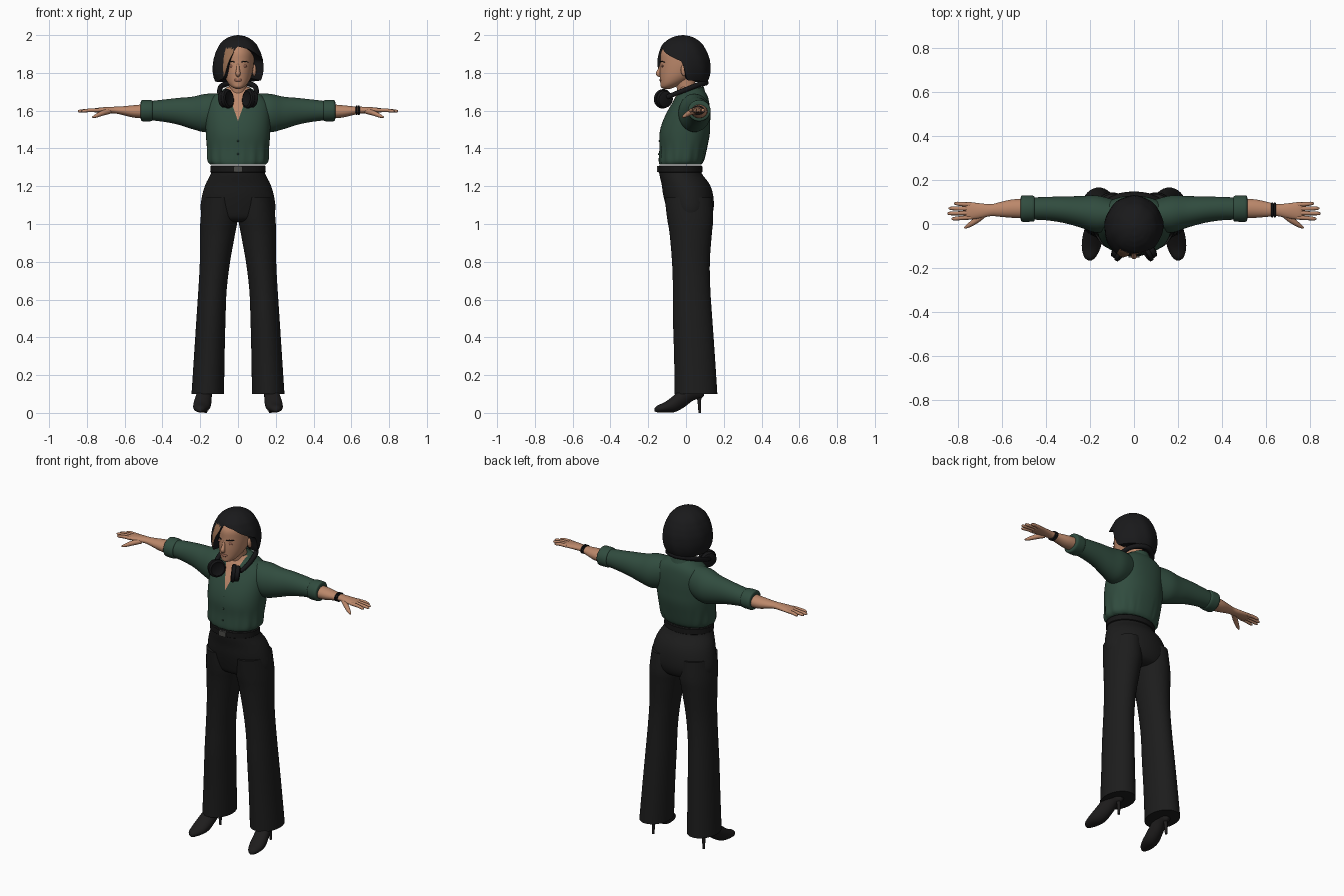
import bpy, bmesh, math
from mathutils import Vector

if "Cube" in bpy.data.objects:
    bpy.data.objects.remove(bpy.data.objects["Cube"])

def material(name, r, g, b):
    m = bpy.data.materials.new(name)
    m.diffuse_color = (r, g, b, 1)
    m.use_nodes = True
    m.node_tree.nodes["Principled BSDF"].inputs["Base Color"].default_value = m.diffuse_color
    return m

SHIRT = material("dark green cloth", .030, .072, .049)
TROUSER = material("black trouser cloth", .012, .012, .012)
HAIR = material("black hair", .010, .010, .011)
SKIN = material("skin", .50, .245, .145)
STREAK = material("tan hair streak", .30, .15, .08)
LIPS = material("lips", .36, .15, .10)
SHOE = material("shoe leather", .013, .012, .012)
PHONES = material("headphone plastic", .008, .008, .009)
METAL = material("dark metal", .07, .07, .065)
BELT = material("belt leather", .008, .008, .008)

def finish(name, bm, *mats, angle=50):
    bmesh.ops.recalc_face_normals(bm, faces=bm.faces[:])
    me = bpy.data.meshes.new(name)
    bm.to_mesh(me)
    bm.free()
    for m in mats:
        me.materials.append(m)
    me.shade_smooth()
    me.set_sharp_from_angle(angle=math.radians(angle))
    ob = bpy.data.objects.new(name, me)
    bpy.context.collection.objects.link(ob)
    return ob

def spline(rows, sub):
    """Catmull-Rom interpolation of rows of numbers."""
    out = []
    for i in range(len(rows) - 1):
        a, b, c, d = (rows[max(i - 1, 0)], rows[i], rows[i + 1], rows[min(i + 2, len(rows) - 1)])
        for k in range(sub):
            t = k / sub
            out.append([q + .5 * t * (r - p + t * (2 * p - 5 * q + 4 * r - s + t * (3 * (q - r) + s - p)))
                        for p, q, r, s in zip(a, b, c, d)])
    return out + [list(rows[-1])]

def skin_rings(bm, rings):
    vs = [[bm.verts.new(p) for p in ring] for ring in rings]
    n = len(vs[0])
    for a, b in zip(vs, vs[1:]):
        for j in range(n):
            bm.faces.new((a[j], a[(j + 1) % n], b[(j + 1) % n], b[j]))
    bm.faces.new(vs[0])
    bm.faces.new(vs[-1])

def loft_mesh(rows, axis='z', side=1, seg=40, sub=4, power=2.0):
    """Rows are (position, centre a, centre b, radius a, radius b) along an axis."""
    rings = []
    for t, ca, cb, ra, rb in spline(rows, sub):
        ring = []
        for j in range(seg):
            th = 2 * math.pi * j / seg
            c, s = math.cos(th), math.sin(th)
            a = ca + ra * math.copysign(abs(c) ** (2 / power), c)
            b = cb + rb * math.copysign(abs(s) ** (2 / power), s)
            p = {'z': (a, b, t), 'x': (t, a, b), 'y': (a, t, b)}[axis]
            ring.append((p[0] * side, p[1], p[2]))
        rings.append(ring)
    bm = bmesh.new()
    skin_rings(bm, rings)
    return bm

def loft(name, rows, mat, **kw):
    return finish(name, loft_mesh(rows, **kw), mat)

def tube(name, pts, mat, side=1, seg=14, sub=4):
    """Round sweep through points (x, y, z, radius)."""
    pts = spline(pts, sub)
    P = [Vector((p[0] * side, p[1], p[2])) for p in pts]
    rings = []
    for i, p in enumerate(P):
        d = (P[min(i + 1, len(P) - 1)] - P[max(i - 1, 0)]).normalized()
        u = d.cross(Vector((0, 0, 1)) if abs(d.z) < .9 else Vector((0, 1, 0))).normalized()
        v = d.cross(u)
        rings.append([p + pts[i][3] * (u * math.cos(2 * math.pi * j / seg) + v * math.sin(2 * math.pi * j / seg))
                      for j in range(seg)])
    bm = bmesh.new()
    skin_rings(bm, rings)
    return finish(name, bm, mat)

def blob(name, c, r, mat):
    bm = bmesh.new()
    bmesh.ops.create_uvsphere(bm, u_segments=16, v_segments=10, radius=1)
    for v in bm.verts:
        v.co = Vector([c[i] + r[i] * v.co[i] for i in range(3)])
    return finish(name, bm, mat)

# Blouse body, gathered at the waist, with an open V neck showing skin
bm = loft_mesh([(1.315, 0, -.03, .145, .11), (1.335, 0, -.025, .16, .118), (1.40, 0, -.015, .165, .125),
                (1.47, 0, -.008, .17, .133), (1.53, 0, 0, .172, .128), (1.59, 0, .013, .172, .115),
                (1.64, 0, .025, .165, .098), (1.675, 0, .03, .135, .085), (1.70, 0, .03, .095, .07),
                (1.725, 0, .02, .06, .055)], seg=64, power=2.2)
for v in bm.verts:
    fold = .025 * max(0, 1 - abs(v.co.z - 1.35) / .1) * math.sin(17 * math.atan2(v.co.y, v.co.x))
    v.co.x *= 1 + fold
    v.co.y *= 1 + fold
for s in (-1, 1):
    front = [f for f in bm.faces if f.calc_center_median().y < 0 and f.calc_center_median().z > 1.5]
    geom = front + list({e for f in front for e in f.edges}) + list({v for f in front for v in f.verts})
    bmesh.ops.bisect_plane(bm, geom=geom, plane_co=(0, 0, 1.545), plane_no=(s, 0, -.35))
for f in bm.faces:
    c = f.calc_center_median()
    f.material_index = int(c.y < 0 and abs(c.x) < .35 * (c.z - 1.545))
finish("blouse", bm, SHIRT, SKIN)

# Folded collar, open at the front
bm = bmesh.new()
cols = []
for j in range(37):
    th = math.radians(28 + 304 * j / 36)
    s, c = math.sin(th), -math.cos(th)
    drop = .045 + .03 * max(0, -c)
    cols.append([bm.verts.new(p) for p in (
        (.092 * s, .02 + (.085 + .035 * max(0, -c)) * c, 1.70 + .028 * c - drop),
        (.072 * s, .02 + .074 * c, 1.70 + .028 * c), (.062 * s, .02 + .064 * c, 1.70 + .028 * c),
        (.058 * s, .02 + .060 * c, 1.66))])
for a, b in zip(cols, cols[1:]):
    for k in range(3):
        bm.faces.new((a[k], b[k], b[k + 1], a[k + 1]))
finish("collar", bm, SHIRT)

# Blouse buttons
for z, y in ((1.51, -.131), (1.44, -.141), (1.37, -.145)):
    blob("button", (0, y, z), (.005, .004, .005), SHIRT)

# Trouser seat, belt and buckle
loft("trouser_seat", [(1.31, 0, -.03, .14, .11), (1.27, 0, -.03, .142, .112), (1.21, 0, -.002, .172, .127),
                      (1.15, 0, .012, .19, .132), (1.08, 0, .022, .198, .124), (1.03, 0, .022, .18, .105),
                      (1.01, 0, .022, .13, .07)], TROUSER, seg=56)
loft("belt", [(1.272, 0, -.03, .143, .113), (1.275, 0, -.03, .147, .117), (1.306, 0, -.03, .146, .116),
              (1.309, 0, -.03, .142, .112)], BELT, seg=56, sub=1)
loft("buckle", [(-.153, 0, 1.29, .024, .016), (-.144, 0, 1.29, .024, .016)], METAL,
     axis='y', sub=1, power=8)

for s in (-1, 1):
    # Wide trouser leg
    loft("trouser_leg", [(1.14, .097, .012, .088, .125), (1.03, .1, .022, .098, .122), (.95, .108, .025, .093, .112),
                         (.8, .122, .026, .08, .1), (.65, .135, .03, .075, .099), (.5, .143, .035, .077, .104),
                         (.3, .152, .045, .081, .108), (.1, .16, .053, .086, .113)], TROUSER, side=s)
    # Pointed shoe with thin heel
    loft("shoe", [(-.166, .2, .016, .006, .008), (-.152, .2, .021, .025, .018), (-.11, .195, .03, .042, .028),
                  (-.06, .188, .05, .046, .046), (-.01, .18, .085, .041, .055), (.04, .172, .115, .035, .048),
                  (.08, .168, .122, .03, .045), (.095, .166, .125, .014, .035)], SHOE, axis='y', side=s, seg=24)
    tube("shoe_heel", [(.168, .066, .11, .02), (.169, .07, .07, .011), (.17, .073, 0, .007)], SHOE, side=s)

    # Sleeve and rolled cuff
    loft("sleeve", [(.09, .04, 1.60, .07, .09), (.17, .045, 1.588, .085, .101), (.24, .055, 1.588, .072, .086),
                    (.32, .065, 1.597, .06, .07), (.40, .07, 1.60, .053, .058), (.47, .07, 1.60, .05, .05)],
         SHIRT, axis='x', side=s)
    loft("rolled_cuff", [(.452, .07, 1.60, .049, .046), (.456, .07, 1.60, .058, .055), (.485, .07, 1.60, .06, .057),
                         (.510, .07, 1.60, .059, .055), (.515, .07, 1.60, .048, .044)],
         SHIRT, axis='x', side=s, sub=3)
    # Forearm, palm, fingers and thumb
    loft("forearm_and_palm", [(.48, .07, 1.597, .044, .038), (.55, .07, 1.596, .042, .033), (.61, .066, 1.60, .033, .023),
                              (.65, .063, 1.603, .027, .018), (.70, .06, 1.603, .034, .016),
                              (.75, .06, 1.602, .040, .012), (.765, .06, 1.601, .036, .008)],
         SKIN, axis='x', side=s, seg=24)
    for y0, y1, tip in ((.030, .024, .830), (.050, .048, .848), (.069, .071, .842), (.088, .093, .818)):
        tube("finger", [(.74, y0, 1.602, .010), (.785, (y0 + y1) / 2, 1.602, .0095), (tip - .012, y1, 1.598, .008),
                        (tip, y1, 1.597, .003)], SKIN, side=s, seg=10)
    tube("thumb", [(.68, .045, 1.597, .014), (.715, .018, 1.588, .014), (.75, -.006, 1.573, .010),
                   (.77, -.018, 1.565, .004)], SKIN, side=s, seg=12)

    # Headphone cup: shell and pad, turned inward
    axis = Vector((-.8 * s, -.5, .1)).normalized()
    q = Vector((0, 0, 1)).rotation_difference(axis)
    for name, prof in (("headphone_cup", ((-.027, .03), (-.022, .043), (-.004, .046), (0, .044))),
                       ("headphone_pad", ((0, .048), (.006, .052), (.018, .050), (.023, .040), (.016, .026)))):
        rings = [[Vector((.064 * s, -.118, 1.662)) + q @ Vector((r * math.cos(a), r * math.sin(a), h))
                  for a in [2 * math.pi * j / 32 for j in range(32)]] for h, r in prof]
        bm = bmesh.new()
        skin_rings(bm, rings)
        finish(name, bm, PHONES)

    # Ear, eye, brow
    blob("ear", (.086 * s, -.008, 1.815), (.011, .020, .032), SKIN)
    blob("eyelid", (.033 * s, -.124, 1.836), (.016, .006, .007), LIPS)
    tube("eyebrow", [(.016 * s, -.138, 1.856, .002), (.034 * s, -.133, 1.861, .003), (.055 * s, -.113, 1.857, .0015)],
         HAIR, seg=8)

# Headphone band behind the neck
half = [(.085, -.10, 1.672, .012), (.098, -.03, 1.70, .013), (.080, .06, 1.735, .014)]
tube("headphone_band", half + [(0, .105, 1.748, .015)] + [(-p[0],) + p[1:] for p in reversed(half)], PHONES, sub=8)

# Bracelet on one wrist
for x in (.628, .640):
    loft("bracelet", [(x - .005, .064, 1.602, .030, .020), (x - .003, .064, 1.602, .034, .025),
                      (x + .003, .064, 1.602, .034, .025), (x + .005, .064, 1.602, .030, .020)],
         PHONES, axis='x', seg=24, sub=1)

# Neck, head, nose and mouth
loft("neck", [(1.60, 0, .02, .06, .06), (1.66, 0, .015, .052, .054), (1.70, 0, .005, .047, .05),
              (1.79, 0, -.01, .05, .055)], SKIN)
loft("head", [(1.716, 0, -.10, .012, .018), (1.725, 0, -.095, .032, .038), (1.745, 0, -.075, .052, .061),
              (1.775, 0, -.05, .068, .088), (1.81, 0, -.03, .078, .109), (1.86, 0, -.02, .084, .116),
              (1.91, 0, -.02, .082, .112), (1.95, 0, -.02, .06, .085), (1.975, 0, -.02, .02, .03)], SKIN)
tube("nose", [(0, -.130, 1.85, .006), (0, -.139, 1.82, .009), (0, -.147, 1.796, .013), (0, -.136, 1.782, .007)], SKIN)
blob("lips", (0, -.134, 1.762), (.022, .007, .008), LIPS)

# Bob haircut: shell whose lower edge varies with direction (0 = front, + = left ear)
def lookup(table, x):
    for (a, p), (b, r) in zip(table, table[1:]):
        if x <= b:
            return p + (r - p) * (x - a) / (b - a)
    return table[-1][1]

EDGE = [(-180, 1.75), (-60, 1.755), (-38, 1.77), (-30, 1.80), (-20, 1.87), (-8, 1.925), (0, 1.94),
        (30, 1.925), (60, 1.89), (88, 1.86), (100, 1.76), (180, 1.75)]
WIDTH = [(1.74, .84), (1.77, .94), (1.80, .99), (1.83, 1), (1.87, .97), (1.91, .88), (1.95, .73),
         (1.97, .59), (1.985, .43), (1.995, .25), (2.0, .02)]
N, K = 120, 22
bm = bmesh.new()
rows = []
for k in range(K + 2):
    row = []
    for j in range(N):
        deg = -180 + 360 * j / N
        th, zb = math.radians(deg), lookup(EDGE, deg)
        z = 2 - (2 - zb) * (min(k, K) / K) ** 1.7
        r = lookup(WIDTH, z) * (1 + .008 * math.sin(th * 9 + z * 20))
        if k > K:
            r, z = r * .6, z + .01
        row.append(bm.verts.new((.135 * r * math.sin(th), -.017 - .147 * r * math.cos(th), z)))
    rows.append(row)
top, inner = bm.verts.new((0, -.017, 2.0)), bm.verts.new((0, -.02, 1.84))
for j in range(N):
    i = (j + 1) % N
    bm.faces.new((top, rows[0][j], rows[0][i]))
    bm.faces.new((inner, rows[-1][i], rows[-1][j]))
    for k, (a, b) in enumerate(zip(rows, rows[1:])):
        f = bm.faces.new((a[j], b[j], b[i], a[i]))
        deg = -180 + 360 * j / N
        f.material_index = int(-37 < deg < -14 and f.calc_center_median().z < 1.93 and k < K)
finish("bob_hair", bm, HAIR, STREAK)
